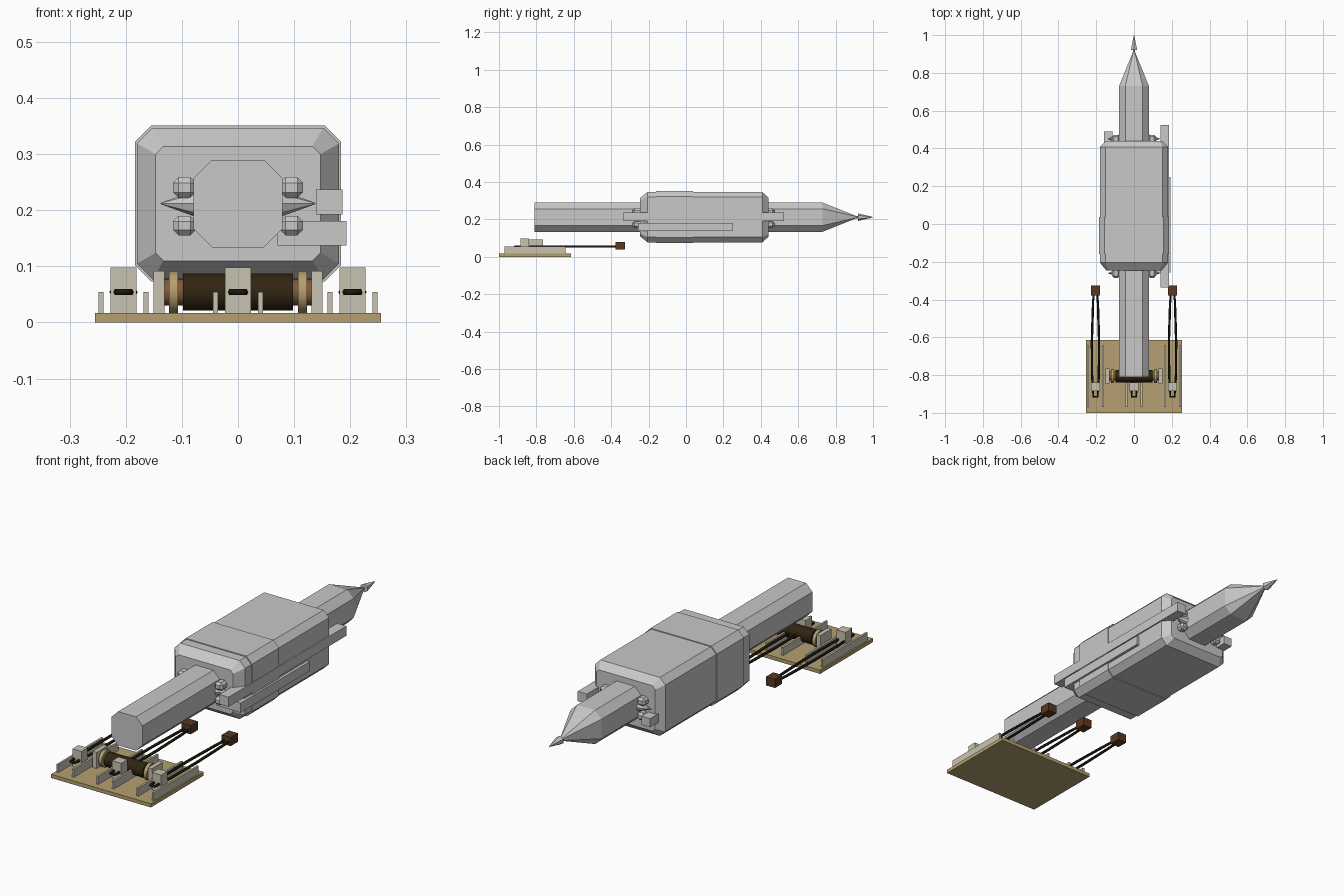
import bpy, bmesh
from mathutils import Vector

cube = bpy.data.objects.get("Cube")
if cube:
    bpy.data.objects.remove(cube, do_unlink=True)


def material(name, rgb):
    m = bpy.data.materials.new(name)
    m.use_nodes = True
    m.diffuse_color = (*rgb, 1)
    m.node_tree.nodes["Principled BSDF"].inputs["Base Color"].default_value = (*rgb, 1)
    return m


GREY = material("light grey", (0.58, 0.58, 0.58))
BEIGE = material("beige", (0.58, 0.55, 0.44))
TAN = material("tan wood", (0.46, 0.35, 0.16))
BROWN = material("brown", (0.22, 0.10, 0.04))
LEATHER = material("leather brown", (0.10, 0.04, 0.015))
DARK = material("dark brown", (0.03, 0.018, 0.006))
BLACK = material("cord black", (0.012, 0.008, 0.004))
MID = 0.212   # height of the long axis


def finish(name, bm, mat):
    bmesh.ops.recalc_face_normals(bm, faces=bm.faces)
    me = bpy.data.meshes.new(name)
    bm.to_mesh(me)
    bm.free()
    me.materials.append(mat)
    ob = bpy.data.objects.new(name, me)
    bpy.context.collection.objects.link(ob)
    return ob


def box(name, mat, x, y, z, bevel=0):
    bm = bmesh.new()
    bmesh.ops.create_cube(bm, size=1)
    for v in bm.verts:
        for i, (lo, hi) in enumerate((x, y, z)):
            v.co[i] = lo if v.co[i] < 0 else hi
    if bevel:
        bmesh.ops.bevel(bm, geom=bm.edges[:], offset=bevel, segments=1, affect='EDGES')
    return finish(name, bm, mat)


def loft(name, mat, sections):
    """Chamfered rectangular sections (y, half width, half height, chamfer) along y."""
    bm = bmesh.new()
    rings = []
    for y, w, h, c in sections:
        pts = [(w - c, h), (w, h - c), (w, c - h), (w - c, -h),
               (c - w, -h), (-w, c - h), (-w, h - c), (c - w, h)]
        rings.append([bm.verts.new((px, y, MID + pz)) for px, pz in pts])
    for a, b in zip(rings, rings[1:]):
        for i in range(8):
            j = (i + 1) % 8
            bm.faces.new((a[i], a[j], b[j], b[i]))
    bm.faces.new(rings[0])
    bm.faces.new(rings[-1])
    return finish(name, bm, mat)


def cone(name, mat, start, end, r1, r2, sides, smooth=False):
    bm = bmesh.new()
    a, b = Vector(start), Vector(end)
    bmesh.ops.create_cone(bm, cap_ends=True, segments=sides, radius1=r1,
                          radius2=r2, depth=(b - a).length)
    rot = (b - a).to_track_quat('Z', 'Y')
    for v in bm.verts:
        v.co = rot @ v.co + (a + b) / 2
    if smooth:
        for f in bm.faces:
            f.smooth = len(f.verts) == 4
    return finish(name, bm, mat)


# long ram shaft with its pointed rear end
loft("shaft", GREY, [(-0.81, 0.079, 0.078, 0.033), (0.73, 0.079, 0.078, 0.033)])
loft("shaft_point", GREY, [(0.73, 0.079, 0.078, 0.033), (0.915, 0.004, 0.004, 0.0015)])
cone("tip", GREY, (0, 0.92, MID), (0, 1.0, MID), 0.02, 0.001, 6)
cone("tip_neck", GREY, (0, 0.88, MID), (0, 0.93, MID), 0.006, 0.006, 6)

# chamfered housing and raised band
loft("housing", GREY, [(-0.246, 0.147, 0.102, 0.014), (-0.205, 0.18, 0.135, 0.028),
                       (0.408, 0.18, 0.135, 0.028), (0.44, 0.15, 0.105, 0.014)])
loft("band", GREY, [(-0.16, 0.184, 0.139, 0.029), (0.037, 0.184, 0.139, 0.029)])

# side rails
box("upper_rail", GREY, (0.139, 0.186), (-0.335, 0.525), (0.192, 0.237))
box("lower_rail", GREY, (0.07, 0.193), (-0.256, 0.25), (0.137, 0.181))
box("short_peg", GREY, (-0.16, -0.115), (0.40, 0.49), (0.15, 0.19))

# clamps where the shaft leaves the housing
for end, y0, y1 in (("front", -0.285, -0.235), ("rear", 0.43, 0.472)):
    ym = (y0 + y1) / 2
    for side, s in (("left", 1), ("right", -1)):
        xs = sorted((s * 0.075, s * 0.116))
        tag = end + "_" + side
        box(tag + "_upper_clamp", GREY, xs, (y0, y1), (0.222, 0.259), 0.01)
        box(tag + "_lower_clamp", GREY, xs, (y0, y1), (0.155, 0.19), 0.01)
        cone(tag + "_spike", GREY, (s * 0.075, ym, MID), (s * 0.138, ym, MID), 0.024, 0.001, 8)

# base board with thin dividing fins
box("base_board", TAN, (-0.255, 0.255), (-1.0, -0.615), (0, 0.017))
for cx in (-0.204, 0, 0.204):
    for s in (-1, 1):
        x = cx + s * 0.04
        box("divider_fin", BEIGE, (x - 0.0045, x + 0.0045), (-0.97, -0.643), (0.017, 0.054))


# anchor blocks, looped cords and their end pads
def cord(name, cx):
    half = [(0.009, -0.34), (0.014, -0.45), (0.019, -0.62), (0.018, -0.8), (0.011, -0.915)]
    pts = half + [(-x, y) for x, y in reversed(half)]
    cu = bpy.data.curves.new(name, 'CURVE')
    cu.dimensions = '3D'
    cu.bevel_depth = 0.0062
    cu.bevel_resolution = 1
    sp = cu.splines.new('POLY')
    sp.points.add(len(pts) - 1)
    for p, (x, y) in zip(sp.points, pts):
        p.co = (cx + x, y, 0.054, 1)
    sp.use_cyclic_u = True
    cu.materials.append(BLACK)
    ob = bpy.data.objects.new(name, cu)
    bpy.context.collection.objects.link(ob)


for tag, cx in (("right", -0.204), ("middle", 0), ("left", 0.204)):
    box(tag + "_anchor_block", BEIGE, (cx - 0.023, cx + 0.023), (-0.885, -0.84), (0.017, 0.098))
    cord(tag + "_cord", cx)
    box(tag + "_cord_pad", LEATHER, (cx - 0.023, cx + 0.023), (-0.378, -0.325), (0.038, 0.078))

# roller with collars and upright supports
RY, RZ = -0.805, 0.054
cone("roller", DARK, (-0.098, RY, RZ), (0.098, RY, RZ), 0.033, 0.033, 24, True)
cone("roller_axle", BROWN, (-0.135, RY, RZ), (0.135, RY, RZ), 0.024, 0.024, 16, True)
for side, s in (("left", 1), ("right", -1)):
    cone(side + "_collar", TAN, (s * 0.107, RY, RZ), (s * 0.123, RY, RZ), 0.038, 0.038, 20, True)
    box(side + "_support", BEIGE, sorted((s * 0.131, s * 0.151)), (-0.845, -0.765), (0.017, 0.092))
